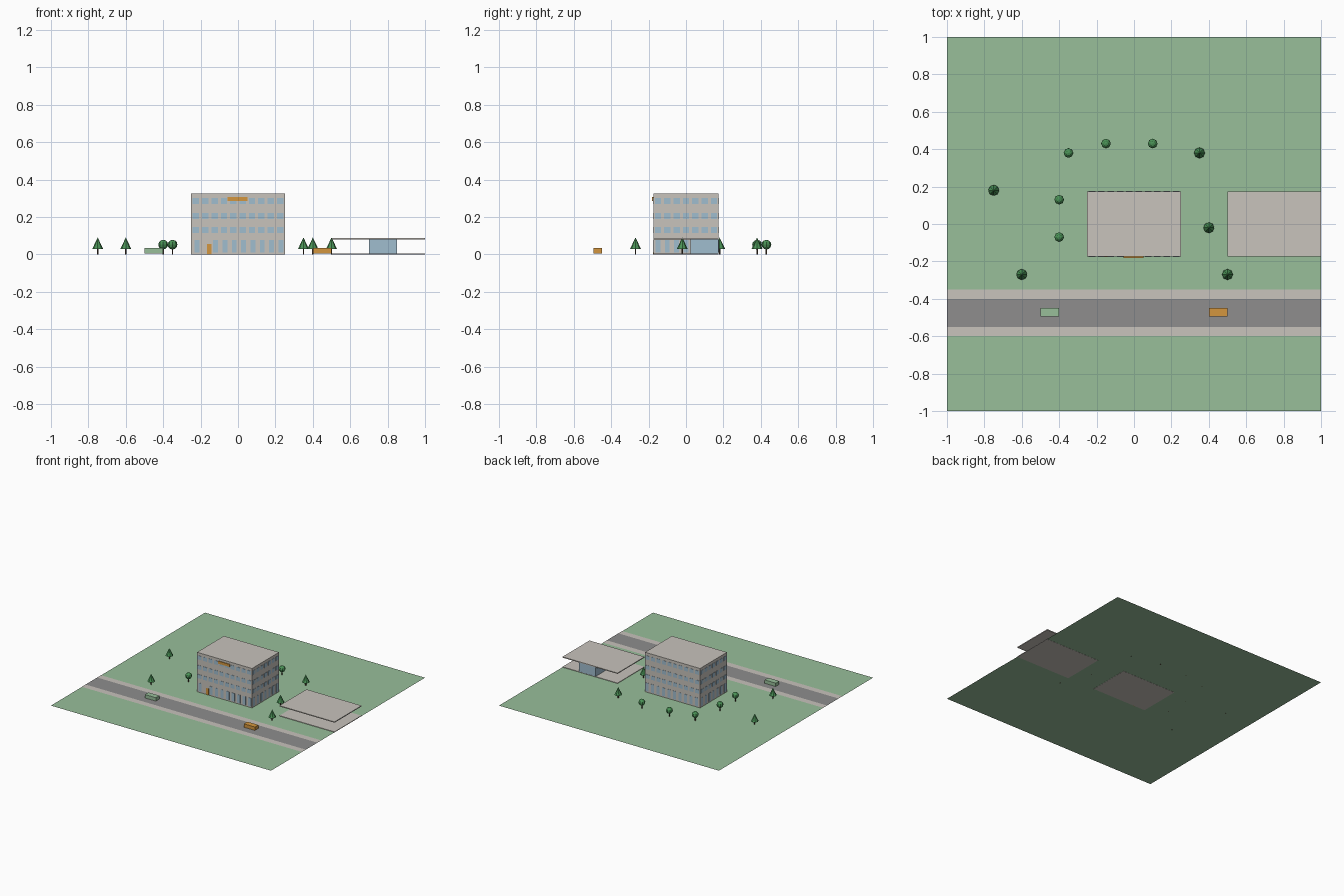
import bpy
import bmesh
from mathutils import Matrix, Vector

cube = bpy.data.objects.get("Cube")
if cube:
    bpy.data.objects.remove(cube, do_unlink=True)


def material(name, rgb):
    lin = [(c / 255 / 12.92) if c < 11 else ((c / 255 + 0.055) / 1.055) ** 2.4 for c in rgb]
    m = bpy.data.materials.new(name)
    m.use_nodes = True
    m.diffuse_color = (*lin, 1)
    m.node_tree.nodes["Principled BSDF"].inputs["Base Color"].default_value = (*lin, 1)
    return m


GRASS = material("grass_green", (152, 191, 154))
CONCRETE = material("concrete", (200, 195, 188))
ASPHALT = material("asphalt", (142, 141, 141))
GLASS = material("window_blue", (160, 189, 207))
ORANGE = material("orange", (211, 150, 62))
LEAF = material("leaf_green", (74, 146, 86))
BARK = material("bark_brown", (84, 66, 52))


def finish(bm, name, mat):
    me = bpy.data.meshes.new(name)
    bm.to_mesh(me)
    bm.free()
    me.materials.append(mat)
    ob = bpy.data.objects.new(name, me)
    bpy.context.collection.objects.link(ob)
    return ob


def add_box(bm, lo, hi):
    lo, hi = Vector(lo), Vector(hi)
    mat = Matrix.Translation((lo + hi) / 2) @ Matrix.Diagonal((*(hi - lo), 1))
    bmesh.ops.create_cube(bm, size=1, matrix=mat)


def box(name, lo, hi, mat):
    bm = bmesh.new()
    add_box(bm, lo, hi)
    return finish(bm, name, mat)


def sheet(name, y0, y1, z, mat):
    """Flat strip across the whole site."""
    bm = bmesh.new()
    bm.faces.new([bm.verts.new(p) for p in ((-1, y0, z), (1, y0, z), (1, y1, z), (-1, y1, z))])
    return finish(bm, name, mat)


# Ground, pavements and road
sheet("lawn", -1, 1, 0.001, GRASS)
sheet("near_pavement", -0.6, -0.55, 0.0025, CONCRETE)
sheet("far_pavement", -0.4, -0.35, 0.0025, CONCRETE)
sheet("road", -0.55, -0.4, 0.0025, ASPHALT)

# Main building
W, D, H = 0.25, 0.175, 0.325
T = 0.002
box("building", (-W, -D, 0), (W, D, H), CONCRETE)

# Windows: three upper rows of small panes, one row of tall panes at the bottom
ROWS = [(0.01, 0.078, 0.013), (0.115, 0.147, 0.017), (0.19, 0.222, 0.017), (0.27, 0.302, 0.017)]
STEP = 0.05
bm = bmesh.new()
for row, (z0, z1, half) in enumerate(ROWS):
    for side in (-1, 1):
        for i in range(10):
            if row == 0 and side == -1 and i == 1:
                continue  # space for the entrance
            c = -W + STEP * (i + 0.5) + (0.005 if row == 0 else 0)
            add_box(bm, (c - half, side * D - T, z0), (c + half, side * D + T, z1))
        for i in range(7):
            c = -D + STEP * (i + 0.5)
            add_box(bm, (side * W - T, c - half, z0), (side * W + T, c + half, z1))
finish(bm, "building_windows", GLASS)

box("entrance_door", (-0.165, -D - T, 0), (-0.143, -D + T, 0.055), ORANGE)
box("sign_board", (-0.055, -D - 0.006, 0.286), (0.05, -D, 0.307), ORANGE)

# Roadside station: slab, glazed kiosk and flat canopy
box("station_slab", (0.5, -D, 0), (1, D, 0.005), CONCRETE)
box("station_kiosk", (0.7, 0.025, 0.005), (0.85, D - 0.001, 0.08), GLASS)
box("station_canopy", (0.5, -D, 0.08), (1, D, 0.087), CONCRETE)

# Cars
for name, x, mat in (("green_car", -0.5, GRASS), ("orange_car", 0.4, ORANGE)):
    box(name, (x, -0.495, 0.005), (x + 0.1, -0.45, 0.033), mat)


# Trees
def cone(bm, r0, r1, z0, z1, x, y, sides):
    bmesh.ops.create_cone(bm, cap_ends=True, segments=sides, radius1=r0, radius2=r1,
                          depth=z1 - z0, matrix=Matrix.Translation((x, y, (z0 + z1) / 2)))


def tree(name, x, y, conical):
    bm = bmesh.new()
    cone(bm, 0.004, 0.004, 0, 0.04, x, y, 6)
    finish(bm, name + "_trunk", BARK)
    bm = bmesh.new()
    if conical:
        cone(bm, 0.029, 0, 0.03, 0.09, x, y, 8)
    else:
        bmesh.ops.create_uvsphere(bm, u_segments=8, v_segments=6, radius=0.026,
                                  matrix=Matrix.Translation((x, y, 0.052)))
    finish(bm, name + "_crown", LEAF)


CONES = [(-0.75, 0.18), (-0.6, -0.27), (0.35, 0.38), (0.4, -0.02), (0.5, -0.27)]
ROUNDS = [(-0.35, 0.38), (-0.15, 0.43), (0.1, 0.43), (-0.4, 0.13), (-0.4, -0.07)]
for i, (x, y) in enumerate(CONES):
    tree(f"pointed_tree_{i}", x, y, True)
for i, (x, y) in enumerate(ROUNDS):
    tree(f"round_tree_{i}", x, y, False)
